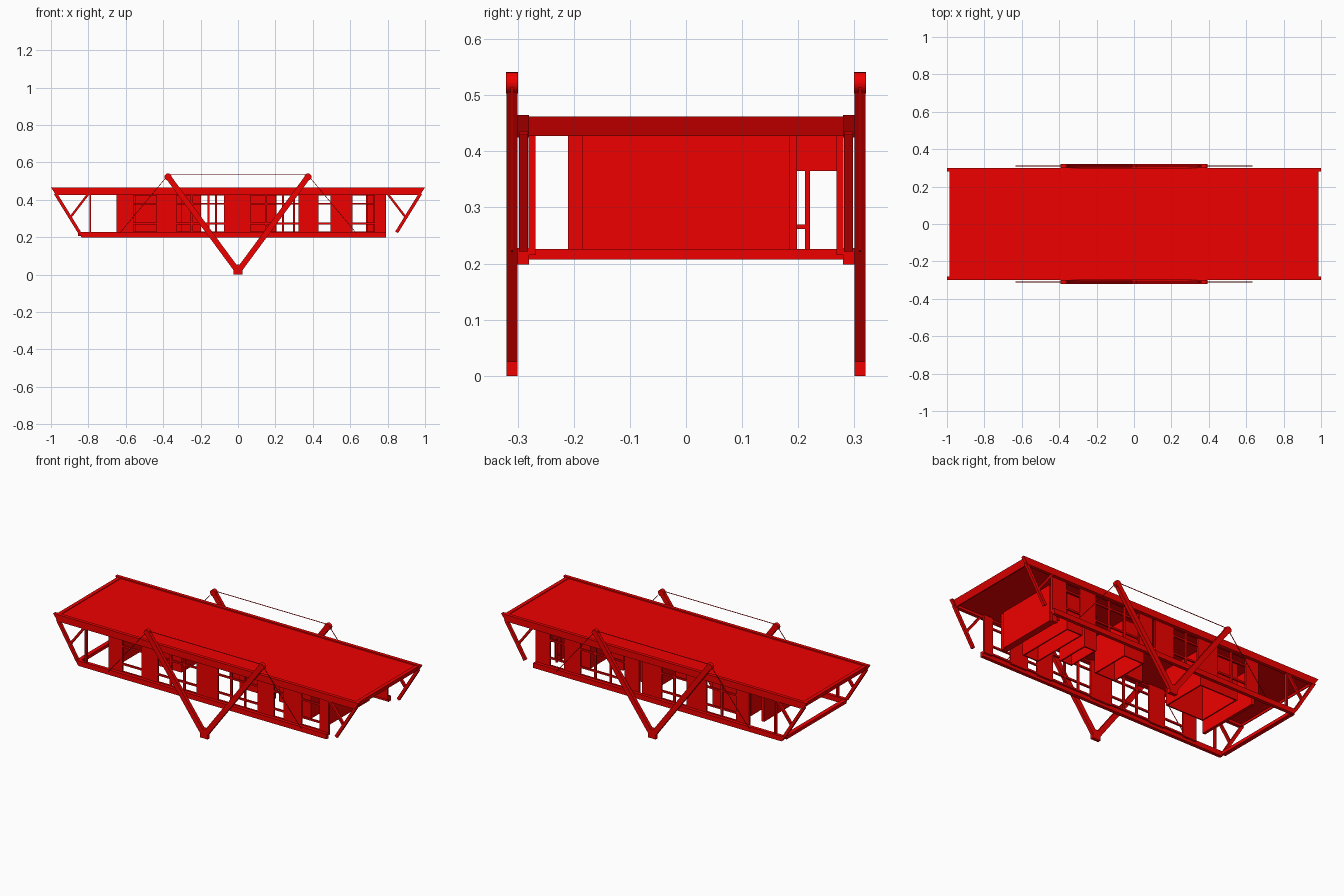
import bpy, math
from mathutils import Vector

if "Cube" in bpy.data.objects:
    bpy.data.objects.remove(bpy.data.objects["Cube"])

red = bpy.data.materials.new("red")
red.diffuse_color = (0.87, 0.0, 0.0, 1)
red.use_nodes = True
red.node_tree.nodes["Principled BSDF"].inputs["Base Color"].default_value = red.diffuse_color


def mesh(name, verts, faces):
    me = bpy.data.meshes.new(name)
    me.from_pydata(verts, [], faces)
    me.materials.append(red)
    ob = bpy.data.objects.new(name, me)
    bpy.context.collection.objects.link(ob)
    return ob


def prism(name, profile, y0, y1):
    """Extrude an x-z outline along y."""
    n = len(profile)
    verts = [(x, y0, z) for x, z in profile] + [(x, y1, z) for x, z in profile]
    faces = [list(range(n)), list(range(2 * n - 1, n - 1, -1))]
    faces += [[i, i + n, (i + 1) % n + n, (i + 1) % n] for i in range(n)]
    return mesh(name, verts, faces)


def box(name, x0, x1, y0, y1, z0, z1):
    return prism(name, [(x0, z0), (x1, z0), (x1, z1), (x0, z1)], y0, y1)


def bar(name, a, b, w, y0, y1):
    """Straight bar in the x-z plane from a to b."""
    a, b = Vector(a), Vector(b)
    d = (b - a).normalized() * (w / 2)
    n = Vector((-d.y, d.x))
    return prism(name, [tuple(a - n), tuple(b - n), tuple(b + n), tuple(a + n)], y0, y1)


def room(name, x0, x1, y0, y1, t=0.008):
    """Four thin walls, open below."""
    box(name + "_front_wall", x0, x1, y0, y0 + t, Z0, Z1)
    box(name + "_back_wall", x0, x1, y1 - t, y1, Z0, Z1)
    box(name + "_left_wall", x0, x0 + t, y0 + t, y1 - t, Z0, Z1)
    box(name + "_right_wall", x1 - t, x1, y0 + t, y1 - t, Z0, Z1)


def disc(name, x, y, z, r, depth):
    bpy.ops.mesh.primitive_cylinder_add(vertices=24, radius=r, depth=depth,
                                        location=(x, y, z), rotation=(math.pi / 2, 0, 0))
    ob = bpy.context.object
    ob.name = name
    ob.data.materials.append(red)
    bpy.ops.object.shade_smooth_by_angle()


Z0, Z1 = 0.225, 0.44

# Roof deck and end beams
box("roof_deck", -0.964, 0.964, -0.281, 0.281, 0.44, 0.458)
for s in (-1, 1):
    prism("roof_end_beam", [(s * 0.964, 0.427), (s * 0.97, 0.427), (s * 0.986, 0.462), (s * 0.964, 0.462)],
          -0.28, 0.28)
# Lower cross beam at the left end only
box("floor_end_beam", -0.855, -0.83, -0.28, 0.28, 0.207, 0.226)

panels = {
    -1: [(-0.65, -0.565), (-0.43, -0.335), (-0.07, 0.06), (0.33, 0.425), (0.5, 0.605), (0.735, 0.79)],
    1: [(-0.61, -0.53), (-0.325, -0.205), (-0.03, 0.09), (0.11, 0.2), (0.5, 0.595), (0.7, 0.79)],
}
for s in (-1, 1):
    def ys(a, b):
        return sorted((s * a, s * b))
    # Long edge beams
    y = ys(0.28, 0.30)
    prism("roof_side_beam", [(-0.972, 0.425), (0.972, 0.425), (1, 0.465), (-1, 0.465)], *y)
    prism("floor_side_beam", [(-0.835, 0.198), (0.79, 0.198), (0.79, 0.228), (-0.857, 0.228)], *y)
    # Raking end struts with braces
    y = ys(0.282, 0.298)
    for e in (-1, 1):
        bar("end_strut", (e * 0.977, 0.435), (e * 0.848, 0.226), 0.017, *y)
        bar("end_brace", (e * 0.897, 0.305), (e * 0.80, 0.432), 0.012, *y)
    box("end_post", -0.795, -0.786, *y, 0.225, 0.43)
    # Wall panels along each long side
    y = ys(0.268, 0.281)
    for x0, x1 in panels[s]:
        box("wall_panel", x0, x1, *y, 0.215, Z1)
    # Window frames between neighbouring panels
    y = ys(0.27, 0.28)
    for (_, a), (b, _) in zip(panels[s], panels[s][1:]):
        if b - a < 0.03:
            continue
        for z in (0.226, 0.274, 0.379, 0.428):
            box("window_rail", a, b, *y, z - 0.005, z + 0.005)
        n = max(1, round((b - a) / 0.09))
        for i in range(n + 1):
            x = a + (b - a) * i / n
            box("window_mullion", x - 0.006, x + 0.006, *y, Z0, Z1)
    # V-shaped mast with foot, caps and stay wires
    y = ys(0.30, 0.32)
    prism("mast_foot", [(-0.025, 0), (0.025, 0), (0.025, 0.055), (-0.025, 0.055)], *y)
    for e in (-1, 1):
        bar("mast_arm", (e * 0.01, 0.03), (e * 0.368, 0.515), 0.03, *y)
        disc("mast_cap", e * 0.374, s * 0.31, 0.522, 0.019, 0.021)
        bar("stay_wire", (e * 0.38, 0.525), (e * 0.632, 0.222), 0.003, *ys(0.3085, 0.3115))
    bar("top_wire", (-0.37, 0.533), (0.37, 0.533), 0.003, *ys(0.3085, 0.3115))

# Interior end walls and doorway
box("right_end_wall", 0.69, 0.73, -0.185, 0.185, Z0, Z1)
box("right_wall_corner", 0.69, 0.725, -0.21, -0.183, Z0, Z1)
box("back_wall_corner", 0.685, 0.72, 0.183, 0.198, Z0, Z1)
box("door_header", 0.69, 0.70, 0.198, 0.268, 0.365, Z1)
box("door_post", 0.69, 0.70, 0.212, 0.221, Z0, 0.367)
box("door_rail", 0.69, 0.70, 0.198, 0.214, 0.262, 0.27)
box("left_end_wall", -0.65, -0.632, -0.2, 0.198, Z0, Z1)
# Interior rooms
room("right_room", 0.5, 0.605, -0.18, 0.18)
room("side_closet", 0.34, 0.42, -0.1, 0.1)
room("left_room", -0.55, -0.30, -0.1, 0.18)
room("middle_room", 0.065, 0.2, -0.08, 0.16)
box("middle_partition", -0.05, 0.07, -0.01, 0.01, Z0, Z1)
